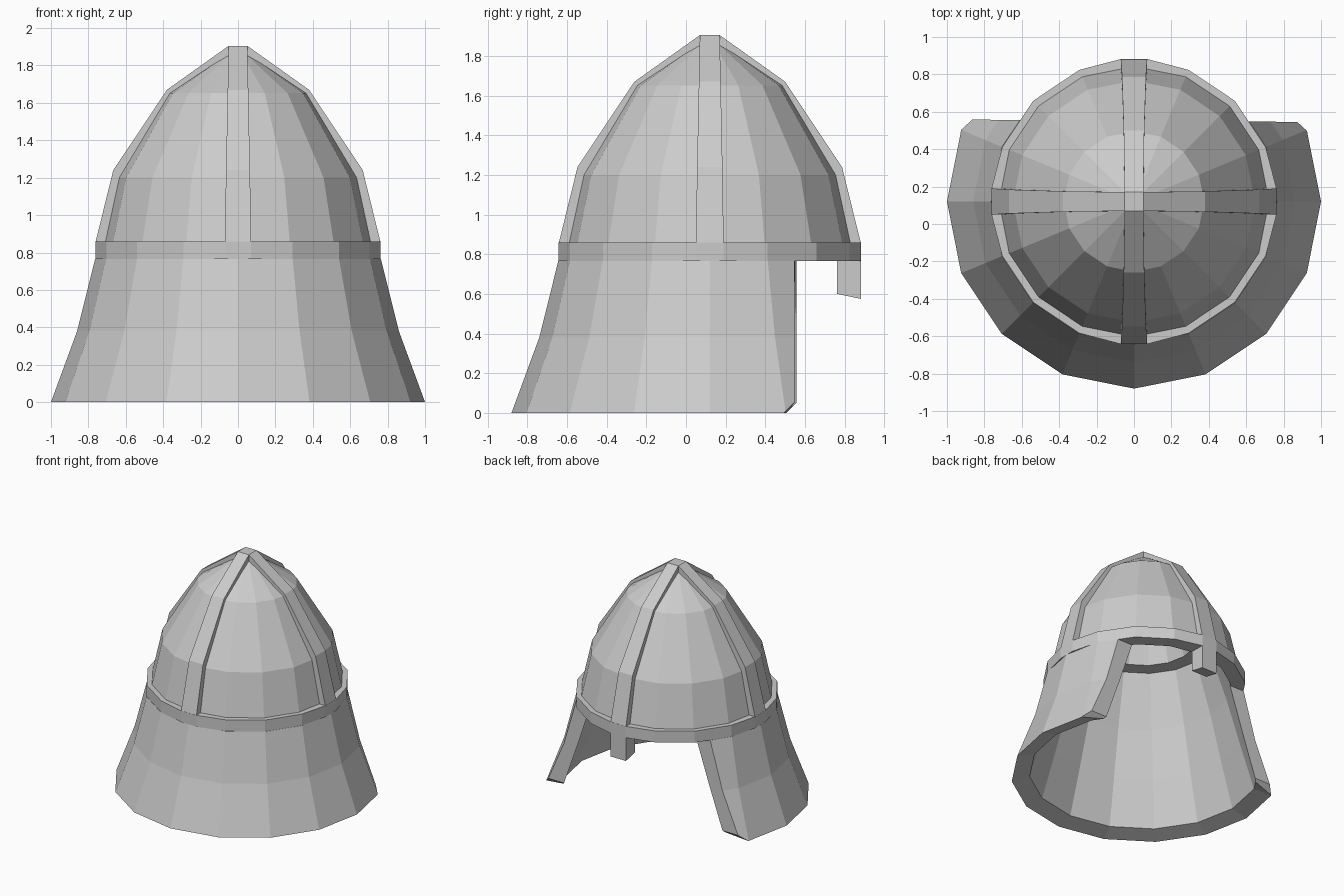
import bpy
import bmesh
from math import cos, sin, pi
from mathutils import Matrix, Vector

cube = bpy.data.objects.get("Cube")
if cube:
    bpy.data.objects.remove(cube, do_unlink=True)

CENTRE = Vector((0, 0.12, 0))   # axis of the helmet
SIDES = 16
HALF_W = 0.07                   # half width of ribs and nose guard

steel = bpy.data.materials.new("grey_steel")
steel.use_nodes = True
colour = (0.6, 0.6, 0.6, 1)
steel.diffuse_color = colour
steel.node_tree.nodes["Principled BSDF"].inputs["Base Color"].default_value = colour


def finish(name, bm):
    bmesh.ops.remove_doubles(bm, verts=bm.verts, dist=0.0005)
    bmesh.ops.recalc_face_normals(bm, faces=bm.faces)
    bmesh.ops.translate(bm, verts=bm.verts, vec=CENTRE)
    mesh = bpy.data.meshes.new(name)
    bm.to_mesh(mesh)
    bm.free()
    mesh.materials.append(steel)
    obj = bpy.data.objects.new(name, mesh)
    bpy.context.collection.objects.link(obj)


def ring(r, z, flats):
    """Sixteen-sided ring; flats widens the four axis corners into pads."""
    points = []
    for k in range(SIDES):
        a = 2 * pi * k / SIDES
        out = Vector((r * cos(a), r * sin(a), z))
        side = Vector((-sin(a), cos(a), 0)) * HALF_W
        points += [out - side, out + side] if flats and k % 4 == 0 else [out]
    return points


def lathe(profile, flats=False):
    """Revolve a closed (radius, height) section into a solid shell."""
    bm = bmesh.new()
    loops = [[bm.verts.new(p) for p in ring(r, z, flats)] for r, z in profile]
    n = len(loops[0])
    for i, low in enumerate(loops):
        nxt = (i + 1) % len(loops)
        if profile[i][0] == 0 and profile[nxt][0] == 0:
            continue
        for k in range(n):
            j = (k + 1) % n
            bm.faces.new((low[k], low[j], loops[nxt][j], loops[nxt][k]))
    bmesh.ops.remove_doubles(bm, verts=bm.verts, dist=0.0005)
    return bm


def slice_off(bm, point, normal):
    cut = bmesh.ops.bisect_plane(
        bm, geom=bm.verts[:] + bm.edges[:] + bm.faces[:], dist=0.0001,
        plane_co=point, plane_no=normal, clear_outer=True)
    edges = [e for e in cut["geom_cut"] if isinstance(e, bmesh.types.BMEdge)]
    bmesh.ops.holes_fill(bm, edges=edges, sides=0)


def add_prism(bm, section):
    """Join (left, right) point pairs along a closed section."""
    pairs = [(bm.verts.new((r, -w, z)), bm.verts.new((r, w, z))) for r, z, w in section]
    for a, b in zip(pairs, pairs[1:] + pairs[:1]):
        bm.faces.new((a[0], a[1], b[1], b[0]))
    bm.faces.new([p[0] for p in pairs])
    bm.faces.new([p[1] for p in reversed(pairs)])


# Flared neck guard, opened over the face with clipped lower corners
skirt = lathe([(1, 0), (0.86, 0.38), (0.764, 0.766),
               (0.65, 0.766), (0.755, 0.4), (0.865, 0.035)])
slice_off(skirt, (0, 0.432, 0), (0.007, 1, 0))
slice_off(skirt, (0, 0.38, 0), (0.007, 1, -1))
finish("neck_guard", skirt)

# Brow band
finish("brow_band", lathe([(0.762, 0.766), (0.762, 0.86),
                           (0.67, 0.86), (0.67, 0.766)], True))

# Faceted dome shell lining the band, with an inner ledge below the crown
finish("dome", lathe([(0.722, 0.766), (0.722, 0.86), (0.647, 1.2), (0.375, 1.652),
                      (0, 1.9), (0, 1.76), (0.27, 1.55), (0.39, 1.18),
                      (0.51, 1.18), (0.65, 0.766)]))

# Four raised ribs meeting at a flat crown
ribs = bmesh.new()
outer = [(0.762, 0.855, 0.07), (0.667, 1.24, 0.064), (0.38, 1.67, 0.055),
         (0.05, 1.905, 0.05), (0, 1.905, 0.05)]
inner = [(0, 1.85, 0.05), (0.345, 1.62, 0.055), (0.61, 1.19, 0.064), (0.68, 0.855, 0.07)]
for quarter in range(4):
    arm = bmesh.new()
    add_prism(arm, outer + inner)
    arm.transform(Matrix.Rotation(quarter * pi / 2, 4, "Z"))
    temp = bpy.data.meshes.new("rib_temp")
    arm.to_mesh(temp)
    arm.free()
    ribs.from_mesh(temp)
    bpy.data.meshes.remove(temp)
finish("crown_ribs", ribs)

# Short nose guard under the band
nose = bmesh.new()
add_prism(nose, [(0.762, 0.575, HALF_W), (0.762, 0.78, HALF_W),
                 (0.642, 0.78, HALF_W), (0.642, 0.6, HALF_W)])
nose.transform(Matrix.Rotation(pi / 2, 4, "Z"))
finish("nose_guard", nose)
